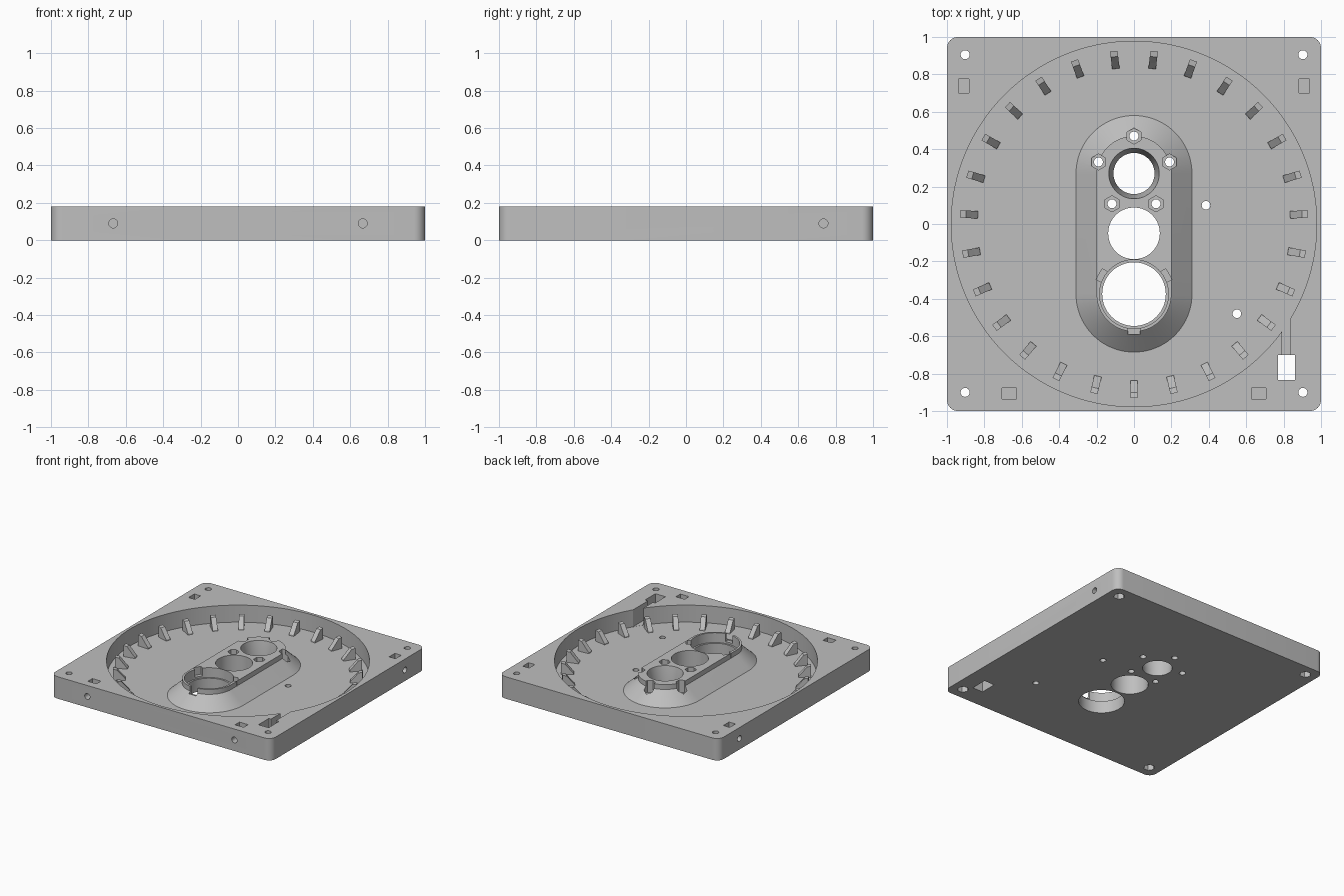
import bpy, bmesh
from math import sin, cos, pi, radians
from mathutils import Matrix, Vector

if "Cube" in bpy.data.objects:
    bpy.data.objects.remove(bpy.data.objects["Cube"])

HEIGHT, FLOOR = 0.18, 0.04
TOP = HEIGHT + 0.05      # cutters pass beyond the surfaces
UNDER = -0.05

grey = bpy.data.materials.new("plain grey")
grey.use_nodes = True
colour = (0.52, 0.52, 0.52, 1)
grey.diffuse_color = colour
grey.node_tree.nodes["Principled BSDF"].inputs["Base Color"].default_value = colour


def add_loft(bm, rings):
    """Skin a closed solid through rings of equal point count."""
    loops = [[bm.verts.new(p) for p in ring] for ring in rings]
    n = len(loops[0])
    bm.faces.new(loops[0][::-1])
    bm.faces.new(loops[-1])
    for a, b in zip(loops, loops[1:]):
        for i in range(n):
            j = (i + 1) % n
            bm.faces.new((a[i], a[j], b[j], b[i]))


def finish(name, bm):
    bmesh.ops.recalc_face_normals(bm, faces=bm.faces[:])
    mesh = bpy.data.meshes.new(name)
    bm.to_mesh(mesh)
    bm.free()
    mesh.materials.append(grey)
    obj = bpy.data.objects.new(name, mesh)
    bpy.context.collection.objects.link(obj)
    return obj


def loft(name, rings):
    bm = bmesh.new()
    add_loft(bm, rings)
    return finish(name, bm)


def circle(x, y, r, z, n=48, turn=0):
    return [Vector((x + r * cos(turn + 2 * pi * i / n),
                    y + r * sin(turn + 2 * pi * i / n), z)) for i in range(n)]


def rounded(hx, y0, y1, r, z, steps):
    """Rectangle of corner centres (+-hx, y0..y1), grown by radius r."""
    pts = []
    corners = ((hx, y1), (-hx, y1), (-hx, y0), (hx, y0))
    for k, (x, y) in enumerate(corners):
        for i in range(steps + 1):
            a = pi / 2 * (k + i / steps)
            p = Vector((x + r * cos(a), y + r * sin(a), z))
            if not pts or (p - pts[-1]).length > 1e-5:
                pts.append(p)
    return pts


def select_only(obj):
    bpy.ops.object.select_all(action='DESELECT')
    obj.select_set(True)
    bpy.context.view_layer.objects.active = obj


def combine(target, tool, operation='DIFFERENCE'):
    mod = target.modifiers.new(tool.name, 'BOOLEAN')
    mod.operation, mod.solver, mod.object = operation, 'EXACT', tool
    select_only(target)
    bpy.ops.object.modifier_apply(modifier=mod.name)
    bpy.data.objects.remove(tool)


def cut_round(x, y, r, z0=UNDER, z1=TOP, n=48, r_top=None, turn=0):
    combine(plate, loft("cutter", [circle(x, y, r, z0, n, turn),
                                   circle(x, y, r_top or r, z1, n, turn)]))


def cut_box(x, y, w, d, z0, z1=TOP, turn=0):
    spin = Matrix.Rotation(turn, 3, 'Z')
    corners = ((-w, -d), (w, -d), (w, d), (-w, d))
    rings = [[spin @ Vector((a / 2, b / 2, 0)) + Vector((x, y, z)) for a, b in corners]
             for z in (z0, z1)]
    combine(plate, loft("cutter", rings))


# Square base with rounded corners and a round pocket
plate = loft("base_plate", [rounded(0.94, -0.94, 0.94, 0.06, z, 8) for z in (0, HEIGHT)])
cut_round(0, 0, 0.977, FLOOR, n=144)

# Sloped central island with an upright collar
SMALL, MIDDLE, BIG = 0.27, -0.05, -0.375
profile = ((0.31, FLOOR - 0.02), (0.31, FLOOR), (0.2, 0.14), (0.2, HEIGHT))
island = loft("island", [rounded(0, BIG, SMALL, r, z, 20) for r, z in profile])
combine(plate, island, 'UNION')

# Three large openings: tapered, plain, and stepped with keyways
cut_round(0, SMALL, 0.11, n=64)
cut_round(0, SMALL, 0.11, FLOOR, HEIGHT + 0.001, n=64, r_top=0.135)
cut_round(0, MIDDLE, 0.138, n=64)
cut_round(0, BIG, 0.17, n=64)
cut_round(0, BIG, 0.184, 0.1, n=64)
for degrees in (30, 150, 270):
    a = radians(degrees)
    cut_box(0.19 * cos(a), BIG + 0.19 * sin(a), 0.05, 0.065, 0.115, turn=a)

# Five bolt holes with hexagonal nut pockets
for i in range(5):
    a = pi / 2 + i * 2 * pi / 5
    x, y = 0.2 * cos(a), SMALL + 0.2 * sin(a)
    cut_round(x, y, 0.043, 0.08, n=6, turn=pi / 6)
    cut_round(x, y, 0.024, n=24)

# Floor holes
for x, y in ((0.385, 0.1), (0.55, -0.48)):
    cut_round(x, y, 0.023, n=24)

# Corner screw holes with nut recesses underneath
for x in (-0.903, 0.903):
    for y in (-0.9, 0.905):
        cut_round(x, y, 0.024, n=24)
        cut_round(x, y, 0.043, UNDER, 0.05, n=6)

# Side screw holes with nut slots
for s in (-1, 1):
    cut_box(s * 0.91, 0.737, 0.058, 0.075, 0.05)
    cut_box(s * 0.667, -0.907, 0.078, 0.058, 0.05)
    hole = circle(0, 0.09, 0.024, 0, 24)
    combine(plate, loft("cutter", [[(s * d, 0.735 + p.x, p.y) for p in hole]
                                   for d in (0.9, 1.05)]))
    combine(plate, loft("cutter", [[(s * 0.667 + p.x, -d, p.y) for p in hole]
                                   for d in (0.9, 1.05)]))

# Cable channel and through slot
cut_box(0.8125, -0.6, 0.045, 0.24, FLOOR + 0.001)
cut_box(0.816, -0.767, 0.092, 0.135, UNDER)

# Ring of stepped fins on the pocket floor
fin = ((0.835, FLOOR - 0.01), (0.837, 0.05), (0.867, 0.085),
       (0.9, 0.125), (0.93, 0.13), (0.93, FLOOR - 0.01))
bm = bmesh.new()
COUNT = 27
for i in range(COUNT):
    spin = Matrix.Rotation(-pi / 2 + i * 2 * pi / COUNT, 3, 'Z')
    add_loft(bm, [[spin @ Vector((r, side, z)) for r, z in fin] for side in (-0.02, 0.02)])
finish("pocket_fins", bm)

select_only(plate)
bpy.ops.object.shade_smooth_by_angle(angle=radians(25))
